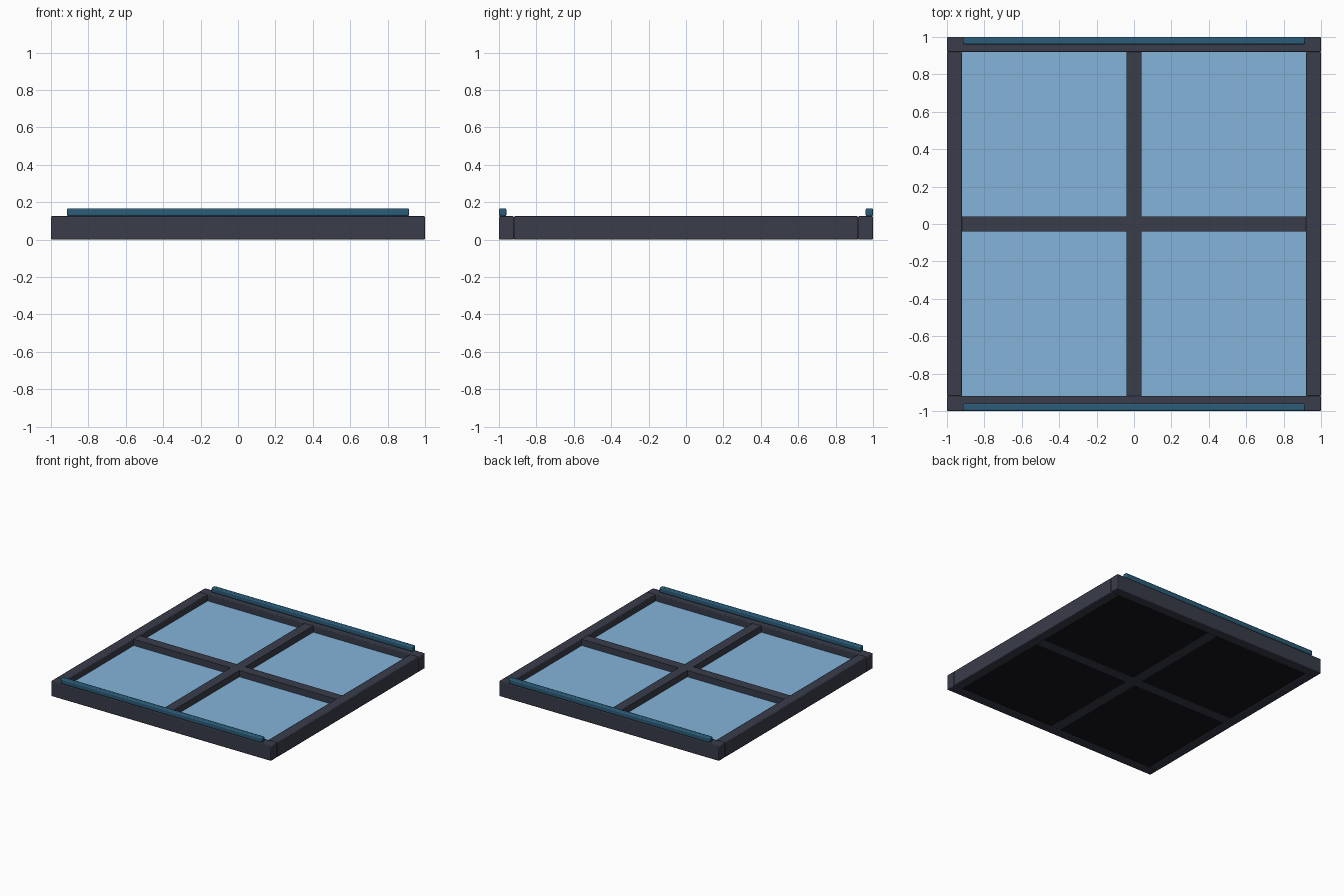
import bpy

if "Cube" in bpy.data.objects:
    bpy.data.objects.remove(bpy.data.objects["Cube"])


def material(name, color):
    m = bpy.data.materials.new(name)
    m.diffuse_color = (*color, 1)
    m.use_nodes = True
    m.node_tree.nodes["Principled BSDF"].inputs["Base Color"].default_value = m.diffuse_color
    return m


DARK = material("dark_metal", (0.041, 0.045, 0.068))
TEAL = material("teal_trim", (0.024, 0.107, 0.19))
GLASS = material("blue_glass", (0.23, 0.46, 0.70))
BLACK = material("black_backing", (0.008, 0.008, 0.01))


def box(name, x, y, z, mat, bevel=0.0):
    """Box from (min, max) ranges, with an optional softened edge."""
    lo, hi = zip(x, y, z)
    bpy.ops.mesh.primitive_cube_add(
        size=1, location=[(a + b) / 2 for a, b in zip(lo, hi)])
    ob = bpy.context.object
    ob.name = name
    ob.scale = [b - a for a, b in zip(lo, hi)]
    bpy.ops.object.transform_apply(location=False, rotation=False, scale=True)
    ob.data.materials.append(mat)
    if bevel:
        mod = ob.modifiers.new("soft_edges", "BEVEL")
        mod.width = bevel
        mod.segments = 2
        bpy.ops.object.shade_smooth_by_angle()
    return ob


H = 0.125      # frame height
IN = 0.92      # inner edge of the frame
BAR = 0.04     # half width of the cross bars


def span(s, a, b):
    return tuple(sorted((s * a, s * b)))


for s, end, side in ((-1, "front", "left"), (1, "back", "right")):
    # outer frame
    box(end + "_rail", (-1, 1), span(s, IN, 1), (0, H), DARK, 0.006)
    box(side + "_rail", span(s, IN, 1), (-IN, IN), (0, H), DARK, 0.006)
    # raised trim strip on the outer edge
    box(end + "_trim", (-0.915, 0.915), span(s, 0.96, 1), (H, 0.167), TEAL, 0.008)
    # dividing bar halves that meet the long bar
    box(end + "_divider", (-BAR, BAR), span(s, BAR, IN), (0, H - 0.003), DARK)

# long dividing bar
box("cross_divider", (-IN, IN), (-BAR, BAR), (0, H - 0.003), DARK)

# four recessed panes with dark undersides
for sx, a in ((-1, "left"), (1, "right")):
    for sy, b in ((-1, "front"), (1, "back")):
        x, y = span(sx, BAR, IN), span(sy, BAR, IN)
        box(f"{b}_{a}_pane", x, y, (0.012, 0.07), GLASS)
        box(f"{b}_{a}_backing", x, y, (0.004, 0.012), BLACK)
